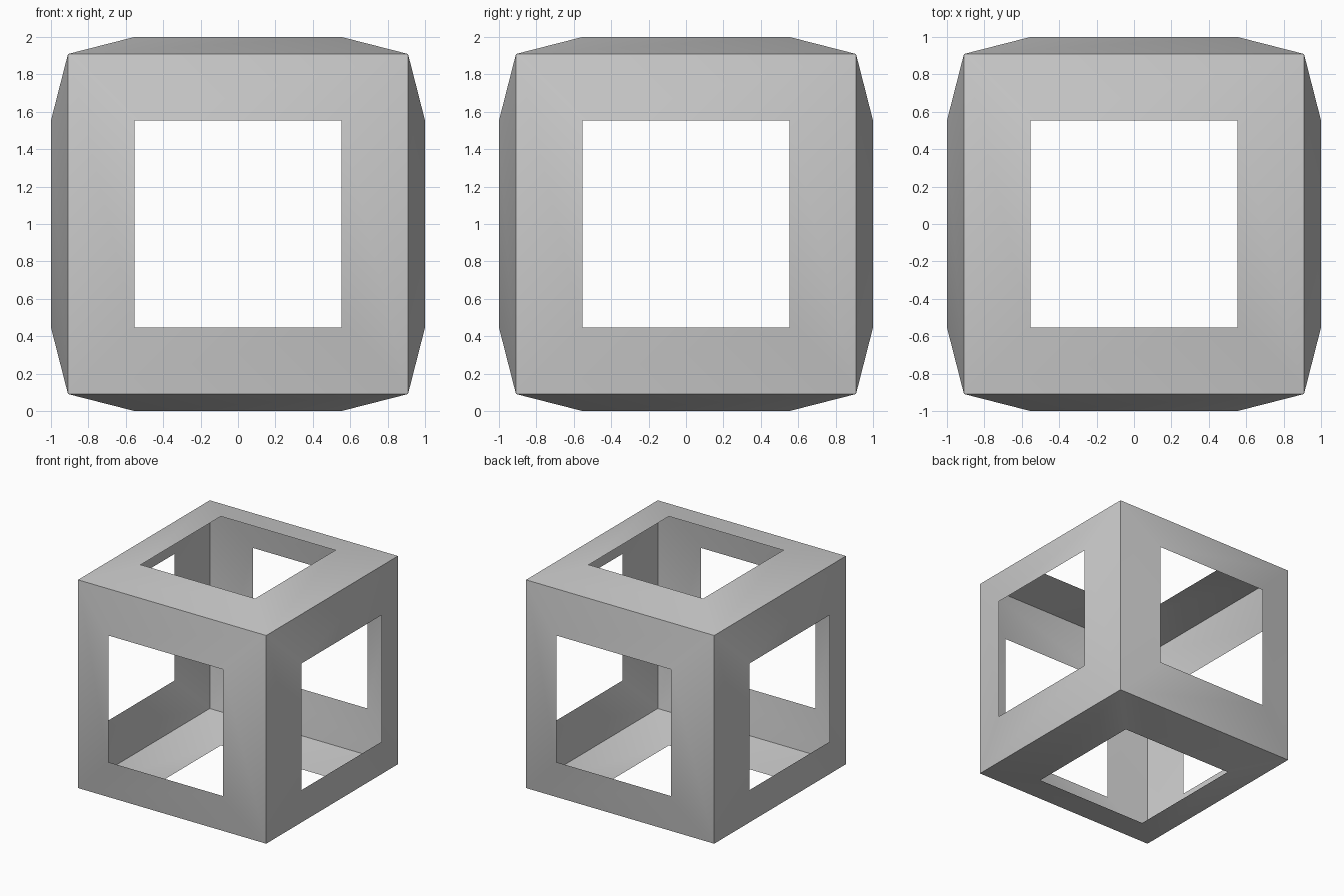
import bpy, bmesh
from mathutils import Matrix

default = bpy.data.objects.get("Cube")
if default:
    bpy.data.objects.remove(default, do_unlink=True)

CORNER = 0.909   # half size of the cube at its corners
WINDOW = 0.553   # half size of each square opening

# Material
grey = bpy.data.materials.new("plain grey")
grey.use_nodes = True
colour = (0.6, 0.6, 0.6, 1)
grey.diffuse_color = colour
grey.node_tree.nodes["Principled BSDF"].inputs["Base Color"].default_value = colour

# Open cube shell: each side rises to a raised square window
bm = bmesh.new()
bmesh.ops.create_cube(bm, size=2 * CORNER, matrix=Matrix.Translation((0, 0, 1)))
panes = list(bm.faces)
bmesh.ops.inset_individual(bm, faces=panes, thickness=CORNER - WINDOW, use_even_offset=True)
for pane in panes:
    bmesh.ops.translate(bm, verts=pane.verts, vec=pane.normal * (1 - CORNER))
bmesh.ops.delete(bm, geom=panes, context='FACES_ONLY')
loose = [e for e in bm.edges if not e.link_faces]
bmesh.ops.delete(bm, geom=loose, context='EDGES')
bm.normal_update()

mesh = bpy.data.meshes.new("open_cube_frame")
bm.to_mesh(mesh)
bm.free()
mesh.materials.append(grey)
frame = bpy.data.objects.new("open_cube_frame", mesh)
bpy.context.collection.objects.link(frame)

# Soft shading within each side, crisp cube edges
bpy.ops.object.select_all(action='DESELECT')
frame.select_set(True)
bpy.context.view_layer.objects.active = frame
bpy.ops.object.shade_smooth_by_angle(angle=0.5236)
